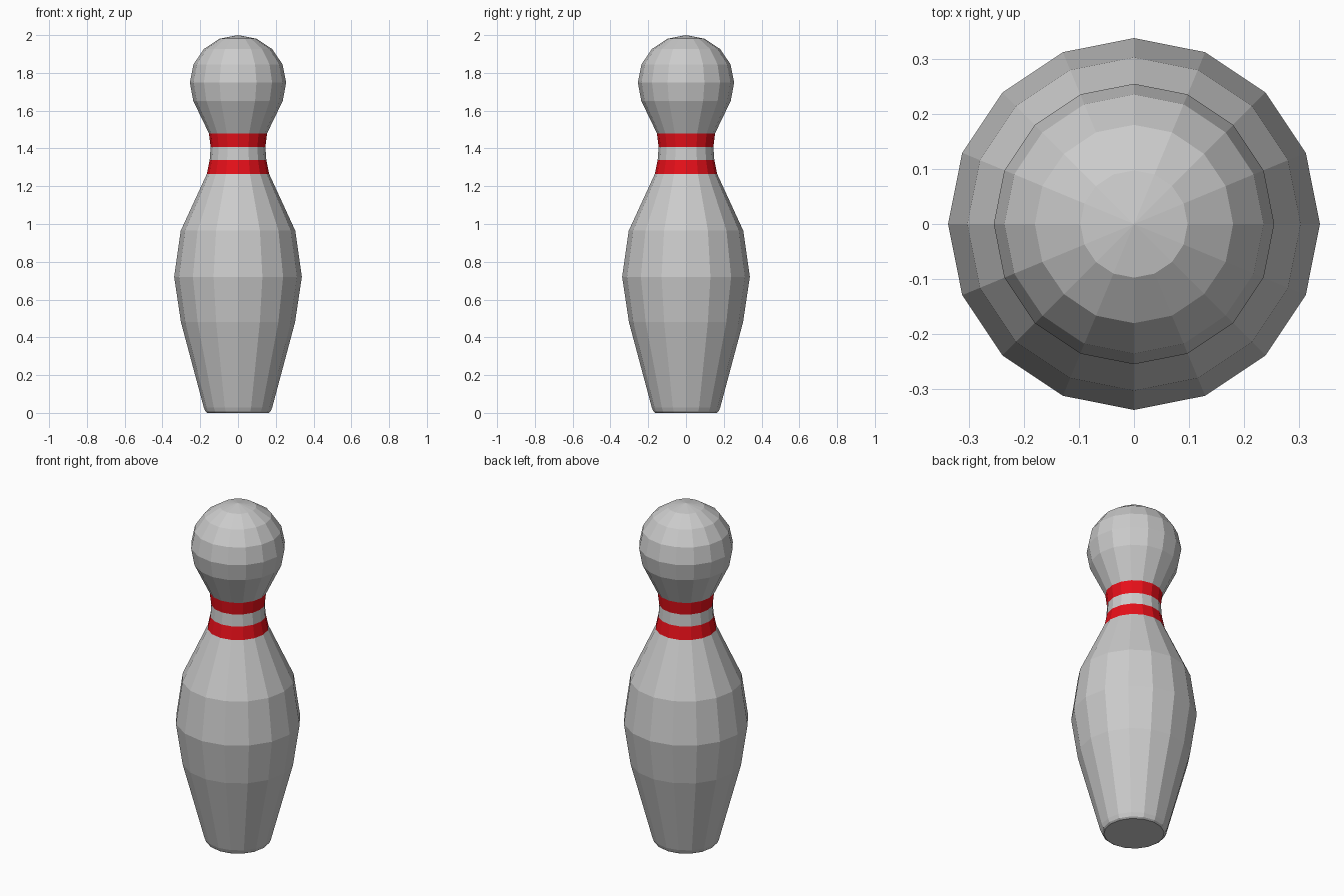
import bpy, bmesh
from math import sin, cos, pi

if "Cube" in bpy.data.objects:
    bpy.data.objects.remove(bpy.data.objects["Cube"])

SIDES = 16

red = bpy.data.materials.new("red")
red.diffuse_color = (0.8, 0.005, 0.01, 1)
red.use_nodes = True
red.node_tree.nodes["Principled BSDF"].inputs["Base Color"].default_value = red.diffuse_color


def lathe(name, profile, mat=None):
    """Revolve (radius, z) points, bottom to top; radius 0 makes a pole."""
    bm = bmesh.new()
    rings = []
    for r, z in profile:
        n = SIDES if r > 0 else 1
        rings.append([bm.verts.new((r * cos(2 * pi * i / SIDES),
                                    r * sin(2 * pi * i / SIDES), z))
                      for i in range(n)])
    for a, b in zip(rings, rings[1:]):
        for i in range(SIDES):
            j = (i + 1) % SIDES
            if len(b) == 1:
                bm.faces.new((a[i], a[j], b[0]))
            else:
                bm.faces.new((a[i], a[j], b[j], b[i]))
    # flat base where the profile starts on the floor
    if profile[0][1] == 0:
        bm.faces.new(rings[0][::-1])
    mesh = bpy.data.meshes.new(name)
    bm.to_mesh(mesh)
    bm.free()
    if mat:
        mesh.materials.append(mat)
    obj = bpy.data.objects.new(name, mesh)
    bpy.context.collection.objects.link(obj)
    return obj


# Rings where the colour changes
band = [(0.165, 1.265), (0.15, 1.338), (0.145, 1.407), (0.154, 1.48)]

# Belly with chamfered foot
lathe("body", [(0.162, 0), (0.172, 0.007), (0.181, 0.028), (0.302, 0.48),
               (0.338, 0.72), (0.303, 0.965), band[0]])

# Neck and its two stripes
lathe("lower_stripe", band[0:2], red)
lathe("neck", band[1:3])
lathe("upper_stripe", band[2:4], red)

# Round head
dome = [(0.255 * cos(i * pi / 8), 1.75 + 0.25 * sin(i * pi / 8)) for i in range(4)]
lathe("head", [band[3], (0.237, 1.652)] + dome + [(0, 2.0)])
